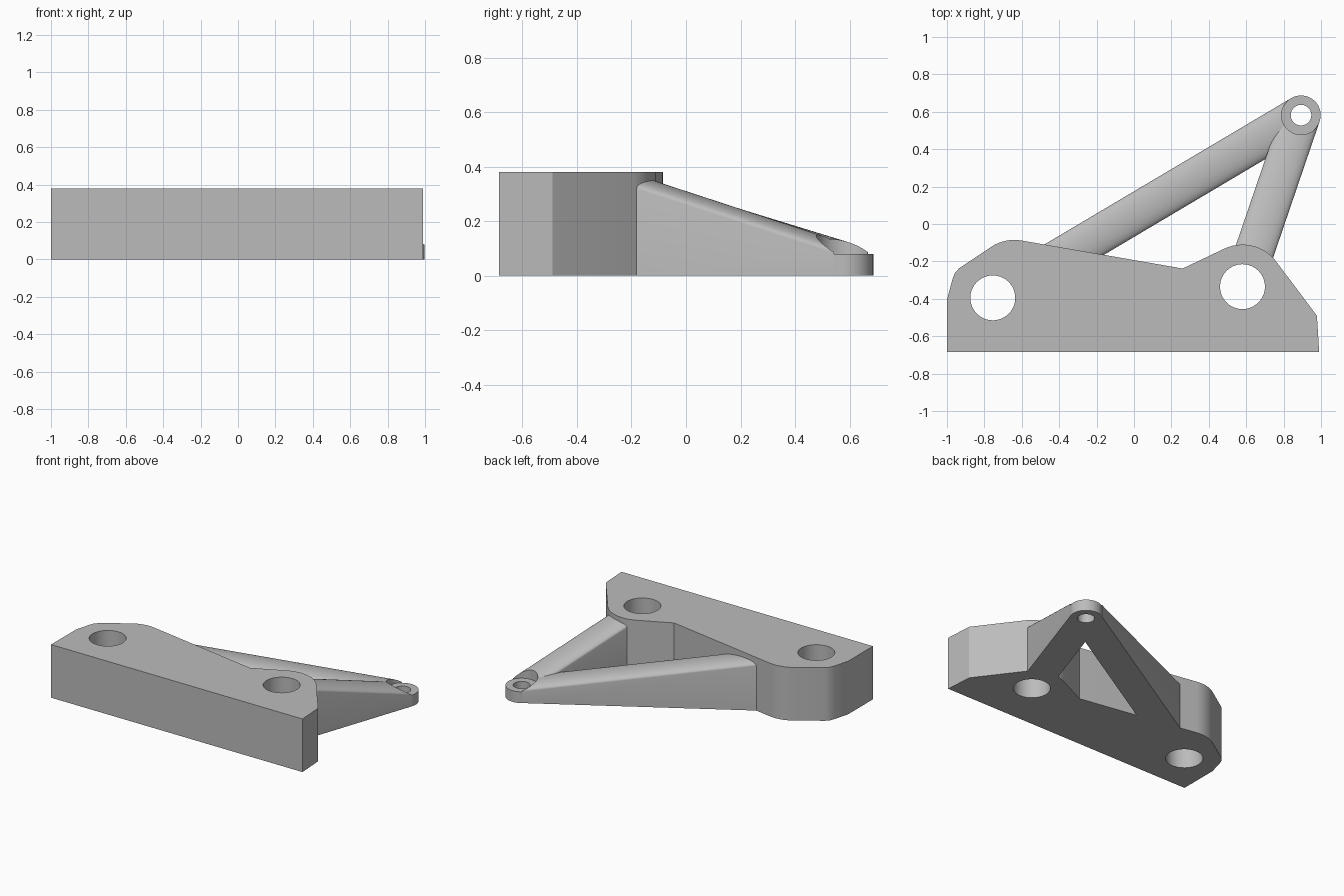
import bpy, bmesh, math
from mathutils import Vector

old = bpy.data.objects.get("Cube")
if old:
    bpy.data.objects.remove(old, do_unlink=True)

# Single plain grey
grey = bpy.data.materials.new("plain grey")
grey.use_nodes = True
grey.diffuse_color = (0.5, 0.5, 0.5, 1)
grey.node_tree.nodes["Principled BSDF"].inputs["Base Color"].default_value = (0.5, 0.5, 0.5, 1)

BLOCK_H, BOSS_H = 0.38, 0.08
LEFT_HOLE = Vector((0.58, -0.335))
RIGHT_HOLE = Vector((-0.755, -0.395))
BOSS = Vector((0.893, 0.582))
BOSS_R, BOLT_R, PIN_R = 0.105, 0.12, 0.055
CROWN = 0.038


def arc(center, radius, start, end, steps):
    """Points on a circle, angles in degrees."""
    angles = [math.radians(start + (end - start) * i / steps) for i in range(steps + 1)]
    return [(center[0] + radius * math.cos(a), center[1] + radius * math.sin(a)) for a in angles]


def loft(name, bottom, top):
    """Closed solid between two matching rings of 3D points."""
    bm = bmesh.new()
    a = [bm.verts.new(p) for p in bottom]
    b = [bm.verts.new(p) for p in top]
    n = len(a)
    bm.faces.new(a)
    bm.faces.new(b)
    for i in range(n):
        j = (i + 1) % n
        bm.faces.new((a[i], a[j], b[j], b[i]))
    bmesh.ops.recalc_face_normals(bm, faces=bm.faces)
    mesh = bpy.data.meshes.new(name)
    bm.to_mesh(mesh)
    bm.free()
    mesh.materials.append(grey)
    obj = bpy.data.objects.new(name, mesh)
    bpy.context.collection.objects.link(obj)
    return obj


def prism(name, outline, z0, z1):
    return loft(name, [(x, y, z0) for x, y in outline], [(x, y, z1) for x, y in outline])


def circle(center, radius):
    return arc(center, radius, 0, 360, 64)[:-1]


def activate(obj):
    bpy.ops.object.select_all(action='DESELECT')
    obj.select_set(True)
    bpy.context.view_layer.objects.active = obj


def drill(obj, center, radius):
    """Cut a vertical through hole."""
    cutter = prism("cutter", circle(center, radius), -0.2, 0.7)
    cutter.hide_render = True
    mod = obj.modifiers.new("hole", 'BOOLEAN')
    mod.operation = 'DIFFERENCE'
    mod.solver = 'EXACT'
    mod.object = cutter
    activate(obj)
    bpy.ops.object.modifier_apply(modifier=mod.name)
    bpy.data.objects.remove(cutter, do_unlink=True)


def arm(name, hole):
    """Sloping strut with a rounded crown, from the block to the boss."""
    axis = BOSS - hole
    side = Vector((axis.y, -axis.x)).normalized() * BOSS_R

    def section(f):
        edge = BLOCK_H + (BOSS_H - BLOCK_H) * f
        c = hole + axis * f
        ring = [(c.x - side.x, c.y - side.y, 0), (c.x + side.x, c.y + side.y, 0)]
        for i in range(25):
            a = math.pi * i / 24
            p = c + side * math.cos(a)
            ring.append((p.x, p.y, edge + CROWN * math.sin(a)))
        return ring

    obj = loft(name, section(0.15), section(0.995))
    drill(obj, BOSS, BOSS_R - 0.0005)
    return obj


# Mounting block with two bolt holes
outline = [(-1, -0.685), (0.99, -0.685), (0.978, -0.49)]
outline += arc(LEFT_HOLE, 0.225, 40, 116, 12)
outline += [(0.26, -0.238)]
outline += arc((-0.64, -0.31), 0.225, 80, 125, 10)
outline += [(-0.935, -0.237), (-0.958, -0.263), (-0.97, -0.293), (-1, -0.405)]
block = prism("mounting_block", outline, 0, BLOCK_H)
for hole in (LEFT_HOLE, RIGHT_HOLE):
    drill(block, hole, BOLT_R)

# Pin boss at the tip
boss = prism("pin_boss", circle(BOSS, BOSS_R), 0, BOSS_H)
drill(boss, BOSS, PIN_R)

# Struts
parts = [block, boss, arm("short_arm", LEFT_HOLE), arm("long_arm", RIGHT_HOLE)]

for obj in parts:
    activate(obj)
    bpy.ops.object.shade_smooth_by_angle(angle=math.radians(30))
